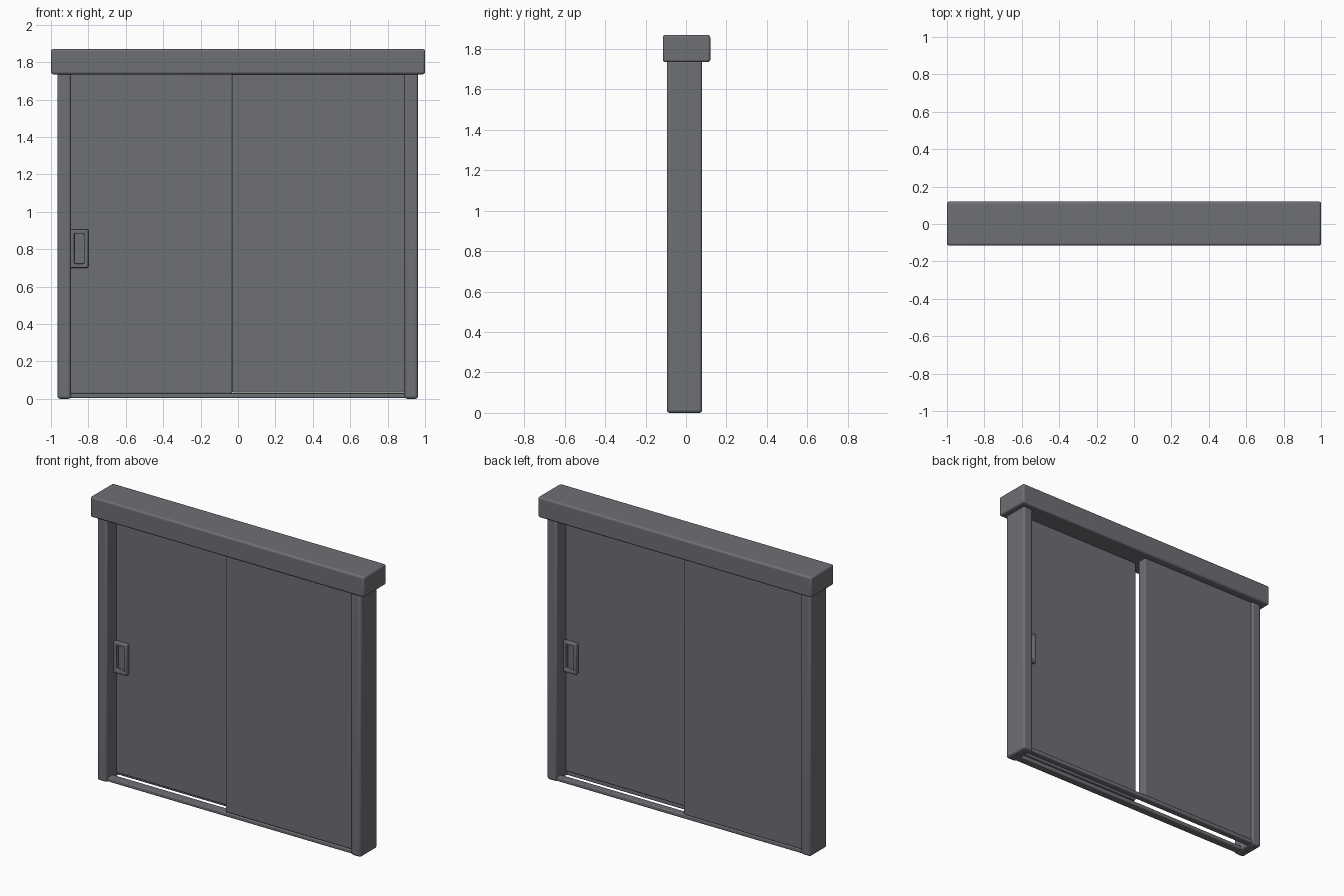
import bpy, bmesh
from mathutils import Vector

if "Cube" in bpy.data.objects:
    bpy.data.objects.remove(bpy.data.objects["Cube"])

grey = bpy.data.materials.new("dark grey")
grey.diffuse_color = (0.155, 0.16, 0.175, 1)
grey.use_nodes = True
grey.node_tree.nodes["Principled BSDF"].inputs["Base Color"].default_value = grey.diffuse_color


def finish(name, bm, bevel):
    mesh = bpy.data.meshes.new(name)
    bmesh.ops.recalc_face_normals(bm, faces=bm.faces)
    bm.to_mesh(mesh)
    bm.free()
    ob = bpy.data.objects.new(name, mesh)
    bpy.context.collection.objects.link(ob)
    mesh.materials.append(grey)
    mod = ob.modifiers.new("soft edges", 'BEVEL')
    mod.width = bevel
    mod.segments = 3
    bpy.ops.object.select_all(action='DESELECT')
    ob.select_set(True)
    bpy.context.view_layer.objects.active = ob
    bpy.ops.object.shade_smooth_by_angle()
    return ob


def box(name, x, y, z, bevel=0.012):
    bm = bmesh.new()
    bmesh.ops.create_cube(bm, size=1)
    lo, hi = Vector((x[0], y[0], z[0])), Vector((x[1], y[1], z[1]))
    for v in bm.verts:
        v.co = (lo + hi) / 2 + v.co * (hi - lo)
    return finish(name, bm, bevel)


def ring(name, x, z, y, wall):
    # rectangular pull frame between two y planes
    bm = bmesh.new()
    loops = []
    for yy in y:
        for w in (0, wall):
            a, b, c, d = x[0] + w, x[1] - w, z[0] + w, z[1] - w
            loops.append([bm.verts.new(p) for p in
                          ((a, yy, c), (b, yy, c), (b, yy, d), (a, yy, d))])
    for p, q in ((0, 1), (1, 3), (3, 2), (2, 0)):
        for i in range(4):
            j = (i + 1) % 4
            bm.faces.new((loops[p][i], loops[p][j], loops[q][j], loops[q][i]))
    return finish(name, bm, 0.006)


# Header beam
box("header_beam", (-1, 1), (-0.115, 0.12), (1.735, 1.87))

# Side posts
box("left_post", (-0.965, -0.893), (-0.095, 0.08), (0, 1.745), 0.014)
box("right_post", (0.89, 0.962), (-0.095, 0.08), (0, 1.745), 0.014)

# Two sliding panels on parallel tracks
box("front_panel", (-0.032, 0.9), (-0.085, -0.02), (0.033, 1.745), 0.006)
box("rear_panel", (-0.9, -0.032), (0.005, 0.07), (0.028, 1.745), 0.006)

# Floor tracks
box("front_track", (-0.9, 0.9), (-0.085, -0.03), (0.004, 0.03), 0.006)
box("rear_track", (-0.9, 0.9), (0.03, 0.075), (0.004, 0.03), 0.006)

# Pull handles, one in each recess
ring("front_handle", (-0.897, -0.8), (0.7, 0.905), (-0.022, 0.008), 0.022)
ring("rear_handle", (0.8, 0.897), (0.7, 0.905), (-0.023, 0.007), 0.022)
